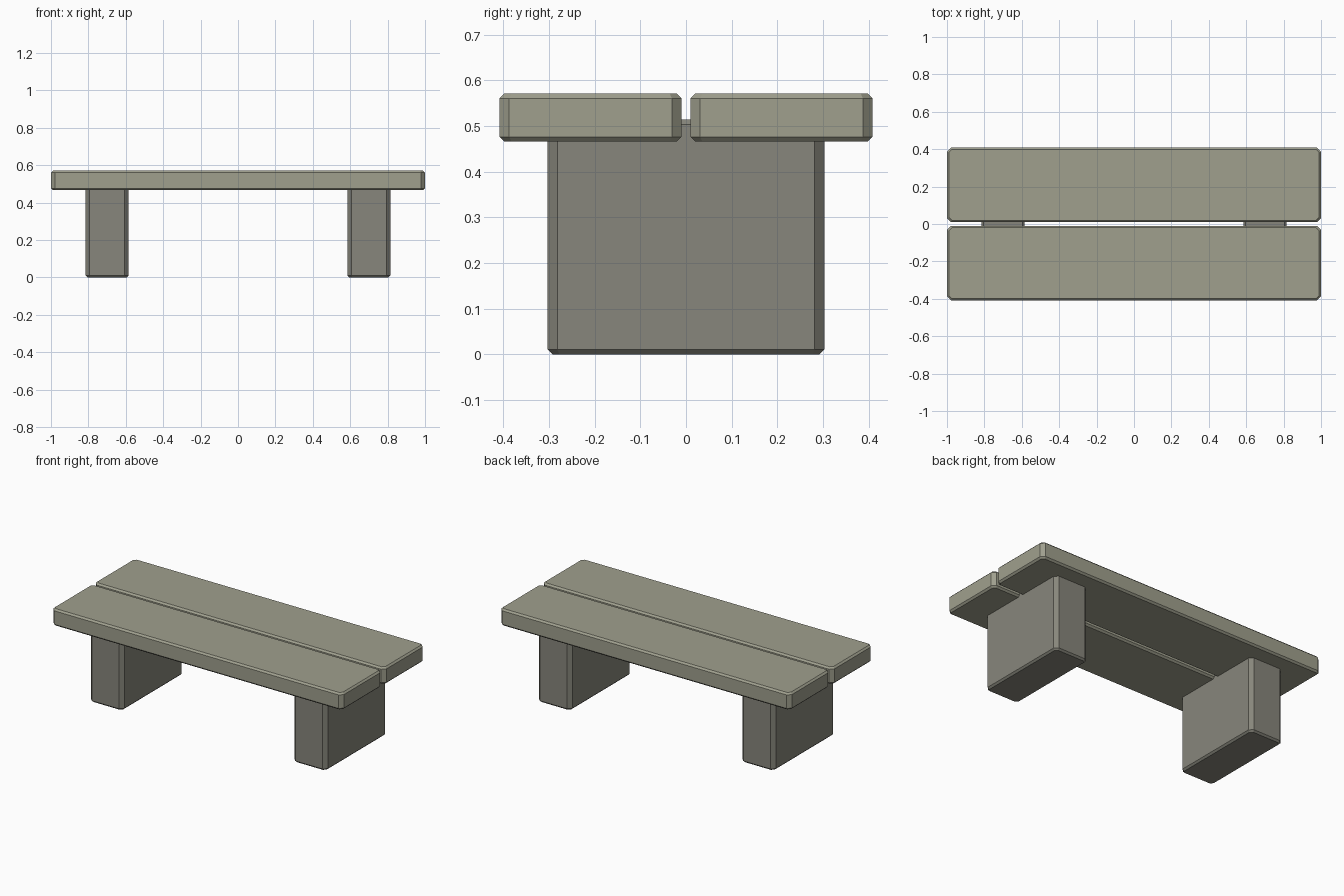
import bpy, bmesh
from mathutils import Matrix, Vector

if "Cube" in bpy.data.objects:
    bpy.data.objects.remove(bpy.data.objects["Cube"])

CORNER = 0.0215  # chamfer on upright edges
RIM = 0.0105     # chamfer around top and bottom


def make_material(name, rgb):
    mat = bpy.data.materials.new(name)
    mat.diffuse_color = (*rgb, 1)
    mat.use_nodes = True
    mat.node_tree.nodes["Principled BSDF"].inputs["Base Color"].default_value = mat.diffuse_color
    return mat


def chamfered_block(name, lo, hi, mat):
    lo, hi = Vector(lo), Vector(hi)
    bm = bmesh.new()
    bmesh.ops.create_cube(bm, size=1, matrix=Matrix.Translation((lo + hi) / 2)
                          @ Matrix.Diagonal((hi - lo).to_4d()))

    def upright(e):
        return abs(e.verts[0].co.z - e.verts[1].co.z) > 1e-4

    bmesh.ops.bevel(bm, geom=[e for e in bm.edges if upright(e)], offset=CORNER,
                    segments=1, profile=0.5, affect='EDGES')
    bmesh.ops.bevel(bm, geom=[e for e in bm.edges if not upright(e)], offset=RIM,
                    segments=1, profile=0.5, affect='EDGES')
    bmesh.ops.recalc_face_normals(bm, faces=bm.faces)
    mesh = bpy.data.meshes.new(name)
    bm.to_mesh(mesh)
    bm.free()
    mesh.materials.append(mat)
    obj = bpy.data.objects.new(name, mesh)
    bpy.context.collection.objects.link(obj)
    return obj


plank_stone = make_material("plank_stone", (0.35, 0.35, 0.27))
leg_stone = make_material("leg_stone", (0.245, 0.24, 0.2))

# Two seat planks with a narrow gap between them
for name, y in (("front_seat_plank", -0.209), ("back_seat_plank", 0.209)):
    chamfered_block(name, (-1, y - 0.1995, 0.466), (1, y + 0.1995, 0.571), plank_stone)

# Two block legs, rising partly into the planks
for name, x in (("left_leg", -0.7), ("right_leg", 0.7)):
    chamfered_block(name, (x - 0.115, -0.303, 0), (x + 0.115, 0.303, 0.514), leg_stone)
